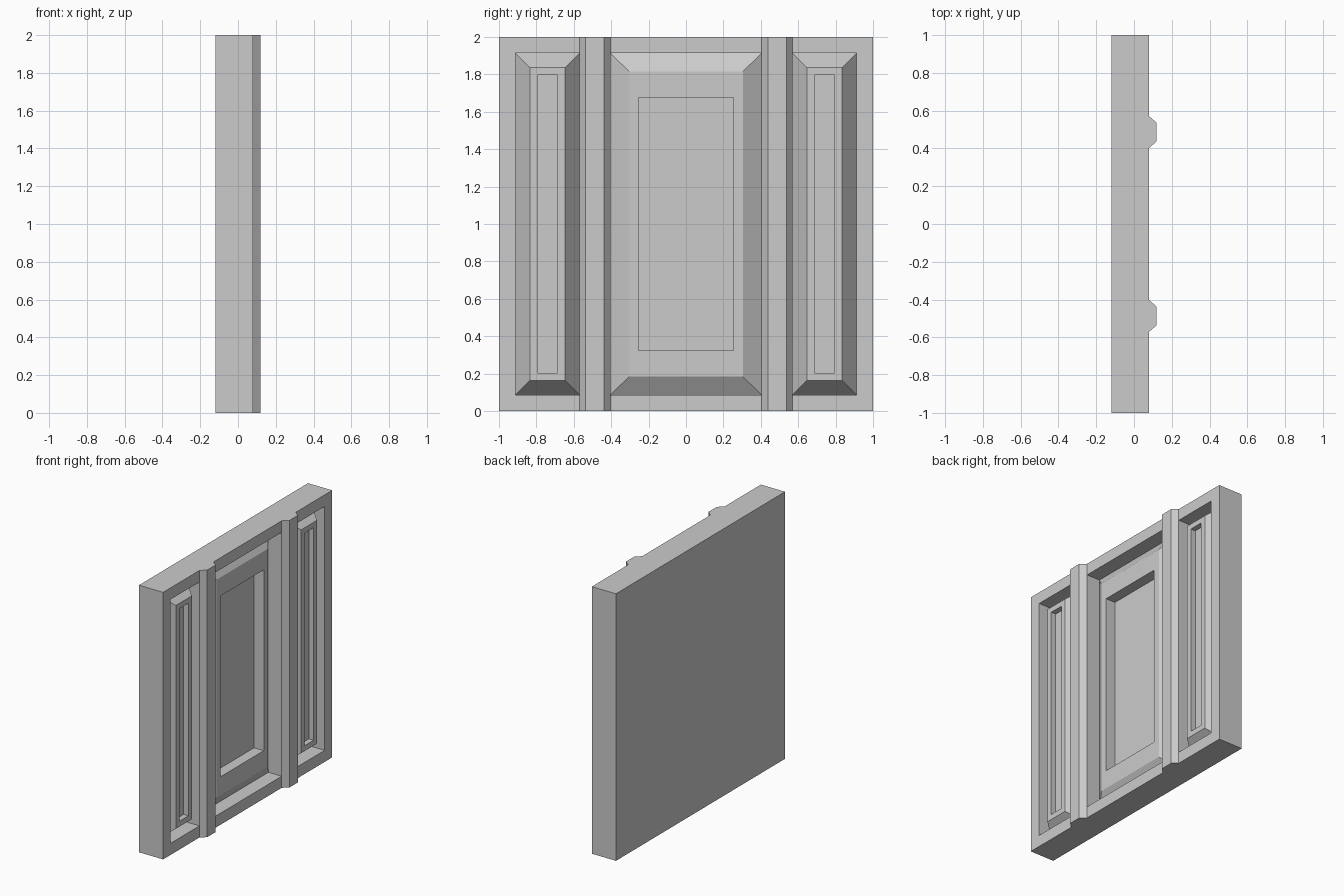
import bpy, bmesh

if "Cube" in bpy.data.objects:
    bpy.data.objects.remove(bpy.data.objects["Cube"])

BACK, FRONT, FLOOR = -0.12, 0.08, -0.03


def finish(bm, name):
    mesh = bpy.data.meshes.new(name)
    bm.to_mesh(mesh)
    bm.free()
    obj = bpy.data.objects.new(name, mesh)
    bpy.context.collection.objects.link(obj)
    return obj


def make_panel(name, centre, levels):
    """Nested rectangles (half width, half height, x), joined and capped."""
    bm = bmesh.new()
    loops = []
    for w, h, x in levels:
        corners = [(-w, -h), (w, -h), (w, h), (-w, h)]
        loops.append([bm.verts.new((x, centre + y, 1 + z)) for y, z in corners])
    for a, b in zip(loops, loops[1:]):
        for i in range(4):
            j = (i + 1) % 4
            bm.faces.new((a[i], a[j], b[j], b[i]))
    bm.faces.new(loops[-1])
    return finish(bm, name)


# Frame: front grid with three openings, extruded to a solid back
ys = [-1, -0.911, -0.57, -0.403, 0.403, 0.57, 0.911, 1]
zs = [0, 0.087, 1.913, 2]
bm = bmesh.new()
grid = [[bm.verts.new((FRONT, y, z)) for z in zs] for y in ys]
for i in range(len(ys) - 1):
    for j in range(len(zs) - 1):
        if not (j == 1 and i in (1, 3, 5)):
            bm.faces.new((grid[i][j], grid[i + 1][j], grid[i + 1][j + 1], grid[i][j + 1]))
# Outline runs clockwise so the back and sides face outward
outline = ([grid[0][j] for j in range(4)] + [grid[i][3] for i in range(1, 8)]
           + [grid[7][j] for j in (2, 1, 0)] + [grid[i][0] for i in range(6, 0, -1)])
rear = [bm.verts.new((BACK, v.co.y, v.co.z)) for v in outline]
for i in range(len(outline)):
    j = (i + 1) % len(outline)
    bm.faces.new((outline[i], outline[j], rear[j], rear[i]))
bm.faces.new(rear)
finish(bm, "wall_frame")

# Central raised panel with a sunken field
make_panel("centre_panel", 0, [
    (0.403, 0.913, FRONT), (0.403, 0.913, FLOOR),
    (0.305, 0.816, 0.035), (0.255, 0.677, 0.035), (0.255, 0.677, -0.045)])

# Narrow side panels and chamfered pilasters
for side, label in ((-1, "left"), (1, "right")):
    make_panel(label + "_panel", side * 0.7405, [
        (0.1705, 0.913, FRONT), (0.1705, 0.913, FLOOR),
        (0.094, 0.836, 0.07), (0.054, 0.796, 0.07), (0.054, 0.796, 0.03)])

    bm = bmesh.new()
    profile = [(FRONT, 0.403), (0.12, 0.438), (0.12, 0.536), (FRONT, 0.57)]
    low, high = [[bm.verts.new((x, side * y, z)) for x, y in profile] for z in (0, 2)]
    bm.faces.new(low)
    bm.faces.new(high)
    for i in range(4):
        j = (i + 1) % 4
        bm.faces.new((low[i], low[j], high[j], high[i]))
    bmesh.ops.recalc_face_normals(bm, faces=bm.faces[:])
    finish(bm, label + "_pilaster")
